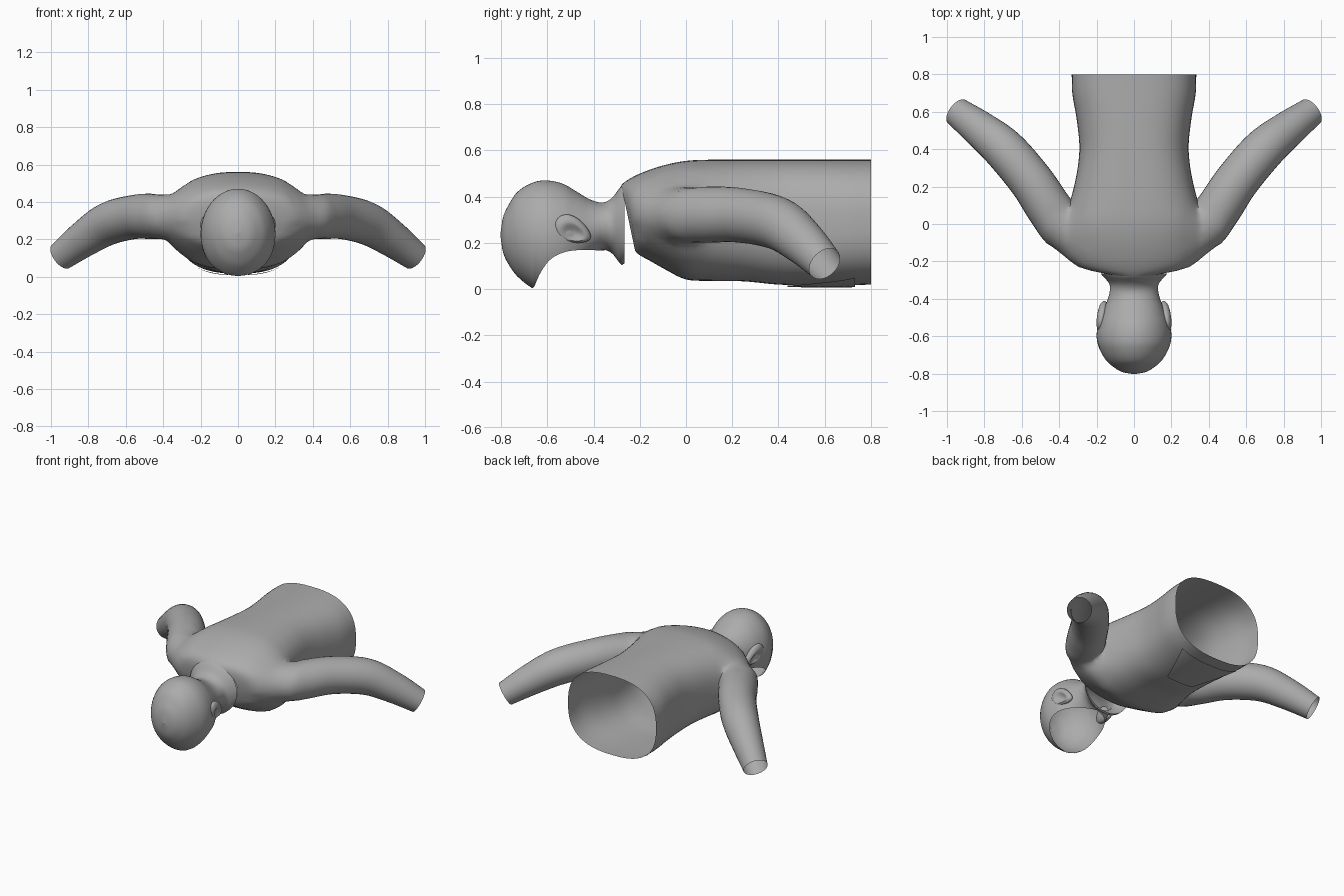
import bpy, bmesh, math
from mathutils import Vector, Matrix

if "Cube" in bpy.data.objects:
    bpy.data.objects.remove(bpy.data.objects["Cube"])

# Plain mid-dark grey for every part
GREY = bpy.data.materials.new("grey")
GREY.diffuse_color = (.41, .41, .41, 1)
GREY.use_nodes = True
GREY.node_tree.nodes["Principled BSDF"].inputs["Base Color"].default_value = GREY.diffuse_color


def sample(table, t):
    """Catmull-Rom interpolation of table rows, keyed on the first column."""
    i = 0
    while i < len(table) - 2 and t > table[i + 1][0]:
        i += 1
    a, b = table[i], table[i + 1]
    p, q = table[max(i - 1, 0)], table[min(i + 2, len(table) - 1)]
    d = b[0] - a[0]
    u = min(max((t - a[0]) / d, 0), 1)
    out = []
    for k in range(1, len(a)):
        m0 = (b[k] - p[k]) / (b[0] - p[0]) * d
        m1 = (q[k] - a[k]) / (q[0] - a[0]) * d
        out.append((2*u**3 - 3*u*u + 1)*a[k] + (u**3 - 2*u*u + u)*m0
                   + (3*u*u - 2*u**3)*b[k] + (u**3 - u*u)*m1)
    return out


def loft(name, rings, closed=True, caps=False):
    bm = bmesh.new()
    rows = [[bm.verts.new(p) for p in r] for r in rings]
    n = len(rows[0])
    for r, s in zip(rows, rows[1:]):
        for j in range(n if closed else n - 1):
            k = (j + 1) % n
            bm.faces.new((r[j], r[k], s[k], s[j]))
    if caps:
        bm.faces.new(rows[0][::-1])
        bm.faces.new(rows[-1])
    else:
        bmesh.ops.remove_doubles(bm, verts=bm.verts, dist=0.0004)
    bmesh.ops.recalc_face_normals(bm, faces=bm.faces)
    return finish(name, bm)


def finish(name, bm):
    me = bpy.data.meshes.new(name)
    bm.to_mesh(me)
    bm.free()
    me.materials.append(GREY)
    ob = bpy.data.objects.new(name, me)
    bpy.context.collection.objects.link(ob)
    return ob


def smooth(ob, angle=50):
    bpy.ops.object.select_all(action='DESELECT')
    bpy.context.view_layer.objects.active = ob
    ob.select_set(True)
    bpy.ops.object.shade_smooth_by_angle(angle=math.radians(angle))


def power(v, e):
    return math.copysign(abs(v) ** e, v)


# Shirt body: y, half width, top z, bottom z, collar tilt, squareness
TORSO = [(-.28, .17, .45, .165, .06, 2), (-.26, .28, .468, .15, .055, 2),
         (-.2, .37, .50, .125, .04, 2), (-.1, .41, .535, .08, .02, 2.1),
         (0, .40, .555, .042, 0, 2.3), (.1, .35, .56, .036, 0, 2.5),
         (.25, .31, .56, .034, 0, 2.6), (.4, .292, .56, .02, 0, 2.6),
         (.55, .305, .56, .017, 0, 2.6), (.7, .33, .56, .017, 0, 2.6),
         (.8, .333, .56, .02, 0, 2.6)]
rings = []
for i in range(41):
    y = -.28 + 1.08 * (i / 40) ** 1.2
    w, zt, zb, tilt, n = sample(TORSO, y)
    c, h = (zt + zb) / 2, (zt - zb) / 2
    ring = []
    for j in range(64):
        a = 2 * math.pi * j / 64
        s = power(math.sin(a), 2 / n)
        ring.append((w * power(math.cos(a), 2 / n), y + tilt * (1 - s) / 2, c + h * s))
    rings.append(ring)
shirt = loft("shirt", rings, caps=True)

# Sleeves: parameter, centre x y z, radius
ARM = [(0, .22, -.12, .31, .10), (1, .36, -.035, .318, .122), (2, .45, .08, .322, .122),
       (3, .55, .23, .32, .118), (4, .69, .395, .285, .114), (5, .82, .505, .205, .098),
       (6, .947, .60, .11, .078)]
for side in (1, -1):
    rings = []
    for i in range(37):
        t = i / 6
        x, y, z, r = sample(ARM, t)
        ahead, behind = sample(ARM, min(t + .05, 6)), sample(ARM, max(t - .05, 0))
        d = (Vector(ahead[:3]) - Vector(behind[:3])).normalized()
        u = d.cross(Vector((0, 0, 1))).normalized()
        v = u.cross(d)
        ring = []
        for j in range(32):
            a = 2 * math.pi * j / 32
            p = Vector((x, y, z)) + r * (u * math.cos(a) + v * math.sin(a))
            ring.append((p.x * side, p.y, p.z))
        rings.append(ring)
    arm = loft("sleeve_cutter", rings, caps=True)
    mod = shirt.modifiers.new("join_sleeve", 'BOOLEAN')
    mod.operation, mod.solver, mod.object = 'UNION', 'EXACT', arm
    bpy.context.view_layer.objects.active = shirt
    bpy.ops.object.modifier_apply(modifier=mod.name)
    bpy.data.objects.remove(arm)

# Open the collar, hem and cuffs, then soften the shoulder joins
bm = bmesh.new()
bm.from_mesh(shirt.data)
bmesh.ops.delete(bm, geom=[f for f in bm.faces if len(f.verts) > 24], context='FACES')
bmesh.ops.remove_doubles(bm, verts=bm.verts, dist=.003)
join = [v for v in bm.verts if .26 < abs(v.co.x) < .46 and -.22 < v.co.y < .1]
for _ in range(8):
    bmesh.ops.smooth_vert(bm, verts=join, factor=.5, use_axis_x=True,
                          use_axis_y=True, use_axis_z=True)
bm.to_mesh(shirt.data)
bm.free()
smooth(shirt, 60)

# Belly pocket following the underside of the shirt
rings = []
for i in range(9):
    y = .44 + .29 * i / 8
    w, zt, zb, tilt, n = sample(TORSO, y)
    half = .10 + .12 * i / 8
    ring = []
    for j in range(21):
        x = half * (j / 10 - 1)
        h = (zt - zb) / 2
        ring.append((x, y, (zt + zb) / 2 - h * (1 - abs(x / w) ** n) ** (1 / n) - .009))
    rings.append(ring)
smooth(loft("belly_pocket", rings, closed=False))

# Head and neck shell: y, half width, top z, bottom z
HEAD = [(-.803, .001, .236, .234), (-.793, .058, .305, .165), (-.77, .102, .36, .112),
        (-.73, .148, .42, .056), (-.66, .188, .462, .002), (-.6, .2, .47, -.015),
        (-.53, .19, .455, .0), (-.47, .168, .42, .06), (-.41, .143, .386, .13),
        (-.36, .13, .375, .168), (-.32, .132, .395, .155), (-.28, .165, .447, .106),
        (-.265, .178, .455, .112)]
# Face opening edge: y, z
FACE = [(-.66, .002), (-.63, .07), (-.59, .125), (-.54, .155), (-.48, .168), (-.36, .168)]
rings = []
for i in range(57):
    y = -.803 + .538 * (i / 56) ** 1.25
    w, zt, zb = sample(HEAD, y)
    c, h = (zt + zb) / 2, (zt - zb) / 2
    cut = sample(FACE, y)[0] if -.66 < y < -.36 else zb
    span = math.acos(max(-1, min(1, (cut - c) / h)))
    ring = []
    for j in range(49):
        a = span * (j / 24 - 1)
        ring.append((w * math.sin(a), y, c + h * math.cos(a)))
    rings.append(ring)
smooth(loft("head_and_neck", rings, closed=False), 70)

# Ears: flattened spheres with a dished outer side
for side, label in ((1, "right"), (-1, "left")):
    bm = bmesh.new()
    bmesh.ops.create_uvsphere(bm, u_segments=24, v_segments=16, radius=1,
                              matrix=Matrix.Rotation(math.pi / 2, 4, 'Y'))
    for v in bm.verts:
        x, y, z = v.co
        r = math.hypot(y - .1, z + .15)
        if x > 0 and r < .65:
            x -= .8 * (1 - (r / .65) ** 2)
        z *= 1 - .3 * y
        p = Matrix.Rotation(math.radians(-25), 3, 'X') @ Vector((0, y * .085, z * .055))
        v.co = (side * (.17 + x * .03 - .012 * y), p.y - .49, p.z + .255)
    bmesh.ops.recalc_face_normals(bm, faces=bm.faces)
    smooth(finish(label + "_ear", bm), 60)
